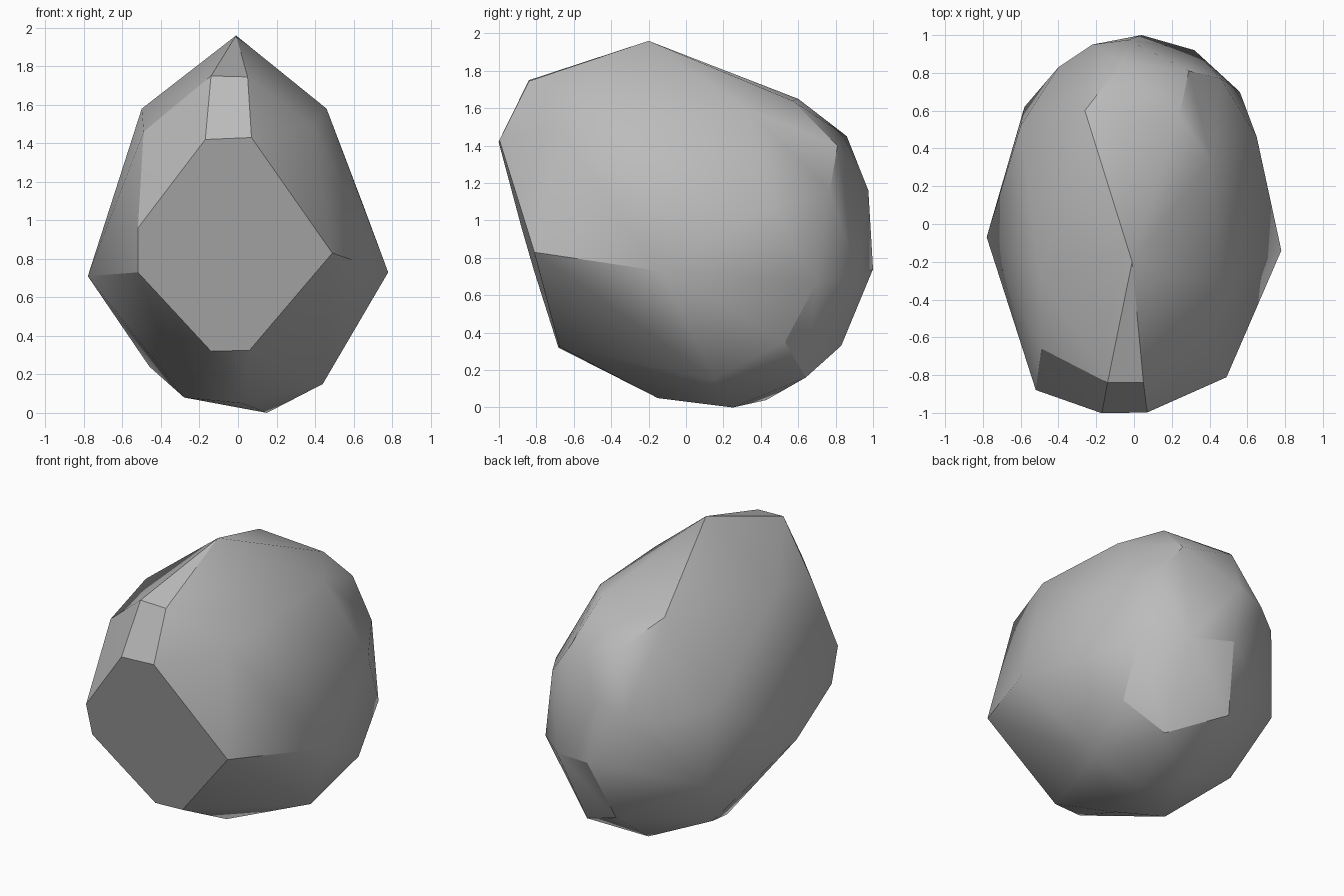
import bpy
import bmesh
from math import radians

# Remove the default cube if present
default_cube = bpy.data.objects.get("Cube")
if default_cube:
    bpy.data.objects.remove(default_cube, do_unlink=True)


def make_material(name, colour):
    material = bpy.data.materials.new(name)
    material.use_nodes = True
    material.diffuse_color = colour
    shader = material.node_tree.nodes["Principled BSDF"]
    shader.inputs["Base Color"].default_value = colour
    shader.inputs["Roughness"].default_value = 0.9
    return material


def front_plane(x, z):
    """Point on the flat, slightly leaning front facet."""
    return (x, -0.585 - 0.29 * z + 0.03 * x, z)


# Outline of the flat front facet
front_facet = [front_plane(x, z) for x, z in (
    (-.17, 1.42), (.07, 1.43), (.49, .83), (.06, .325),
    (-.14, .32), (-.52, .73), (-.52, .96))]

# Peak, front bevel and shoulders
crown = [(-.01, -.2, 1.96), (-.14, -.84, 1.75), (.05, -.84, 1.745),
         (.39, -.68, 1.49), (.46, -.32, 1.58), (-.49, -.66, 1.46),
         (-.5, -.27, 1.58), (.41, .33, 1.59), (.24, .57, 1.64),
         (-.26, .6, 1.65)]

# Widest corners on each side
flanks = [(.78, -.14, .73), (-.78, -.07, .71), (.65, .46, 1.08),
          (-.6, .52, 1.12), (.56, .7, .67), (-.58, .62, .6)]

# Rounded back
back = [(.29, .81, 1.4), (-.06, .86, 1.45), (.46, .77, 1.16),
        (-.4, .83, 1.05), (-.03, .975, 1.16), (-.22, .95, 1.1),
        (.04, 1, .74), (.32, .92, .7), (-.06, .83, .33)]

# Underside
base = [(.15, .25, 0), (.02, -.15, .05), (-.28, -.04, .08),
        (.44, .15, .15), (-.46, .37, .24), (.29, .64, .16),
        (-.02, .43, .04), (.53, .53, .35)]

# Wrap one faceted skin around all the corners
bm = bmesh.new()
for corner in front_facet + crown + flanks + back + base:
    bm.verts.new(corner)
hull = bmesh.ops.convex_hull(bm, input=bm.verts)
unused = {v for v in hull["geom_interior"] + hull["geom_unused"]
          if isinstance(v, bmesh.types.BMVert)}
bmesh.ops.delete(bm, geom=list(unused), context="VERTS")

# Merge the coplanar triangles into clean facets
bmesh.ops.dissolve_limit(bm, angle_limit=radians(2),
                         verts=bm.verts, edges=bm.edges)
bmesh.ops.recalc_face_normals(bm, faces=bm.faces)

mesh = bpy.data.meshes.new("boulder")
bm.to_mesh(mesh)
bm.free()
mesh.materials.append(make_material("stone grey", (.5, .5, .5, 1)))

boulder = bpy.data.objects.new("boulder", mesh)
bpy.context.collection.objects.link(boulder)

# Soft shading with the strongest ridges kept crisp
bpy.ops.object.select_all(action="DESELECT")
boulder.select_set(True)
bpy.context.view_layer.objects.active = boulder
bpy.ops.object.shade_smooth_by_angle(angle=radians(30))
